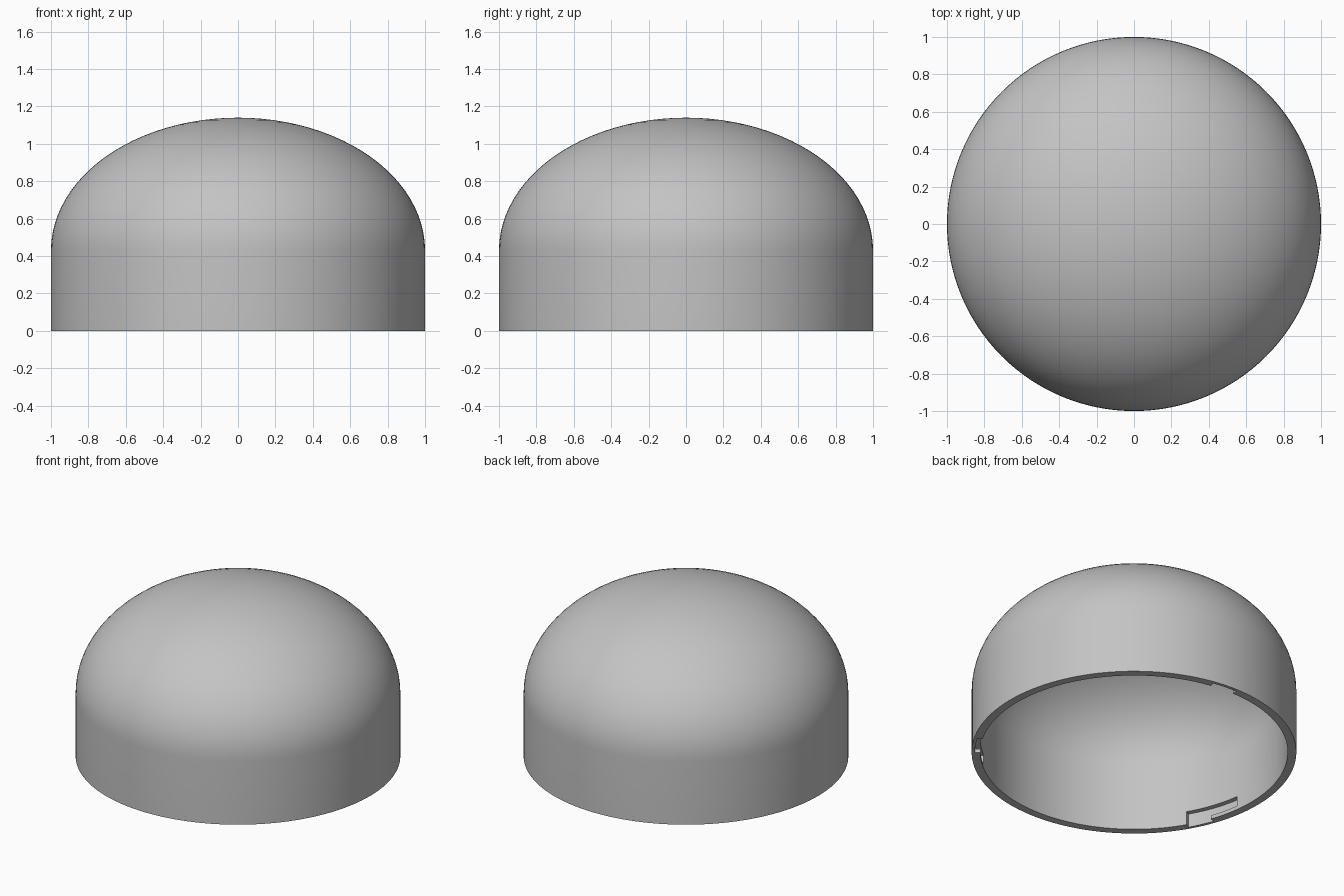
import bpy, bmesh
from math import sin, cos, pi, radians

cube = bpy.data.objects.get("Cube")
if cube:
    bpy.data.objects.remove(cube)

WALL = 0.053      # shell thickness
SHOULDER = 0.43   # height where the dome starts
RISE = 0.71       # height of the dome above the shoulder
SEGMENTS = 128
RINGS = 24

grey = bpy.data.materials.new("plain grey")
grey.use_nodes = True
grey.diffuse_color = (0.55, 0.55, 0.55, 1)
grey.node_tree.nodes["Principled BSDF"].inputs["Base Color"].default_value = grey.diffuse_color


def make_object(name, bm):
    bmesh.ops.recalc_face_normals(bm, faces=bm.faces[:])
    mesh = bpy.data.meshes.new(name)
    bm.to_mesh(mesh)
    bm.free()
    mesh.materials.append(grey)
    obj = bpy.data.objects.new(name, mesh)
    bpy.context.collection.objects.link(obj)
    return obj


def dome_profile(inset):
    """Points from the bottom rim up the wall and over to the pole."""
    arc = [i / RINGS * pi / 2 for i in range(RINGS + 1)]
    return [(1 - inset, 0)] + [
        ((1 - inset) * cos(a), SHOULDER + (RISE - inset) * sin(a)) for a in arc]


def lathe(name, profile):
    bm = bmesh.new()
    verts = [bm.verts.new((r, 0, z)) for r, z in profile]
    edges = [bm.edges.new(pair) for pair in zip(verts, verts[1:])]
    bmesh.ops.spin(bm, geom=verts + edges, cent=(0, 0, 0), axis=(0, 0, 1),
                   angle=2 * pi, steps=SEGMENTS)
    bmesh.ops.remove_doubles(bm, verts=bm.verts[:], dist=0.0005)
    return make_object(name, bm)


def sector(name, start, end, bottom, top, inner=0.9, outer=0.98, steps=8):
    """Curved block spanning two angles, used as a cutter."""
    bm = bmesh.new()
    a, b = radians(start), radians(end)
    angles = [a + (b - a) * i / steps for i in range(steps + 1)]
    outline = [(outer, t) for t in angles] + [(inner, t) for t in reversed(angles)]
    face = bm.faces.new([bm.verts.new((r * cos(t), r * sin(t), bottom)) for r, t in outline])
    grown = bmesh.ops.extrude_face_region(bm, geom=[face])["geom"]
    bmesh.ops.translate(bm, vec=(0, 0, top - bottom),
                        verts=[v for v in grown if isinstance(v, bmesh.types.BMVert)])
    obj = make_object(name, bm)
    obj.hide_render = True
    return obj


# Hollow dome: outer skin, inner skin and flat bottom rim in one closed profile
outer_skin = dome_profile(0)
inner_skin = dome_profile(WALL)
dome = lathe("dome_cover", outer_skin[::-1] + inner_skin)

# Three twist-lock slots inside the rim: an open entry and a sideways channel
cutters = []
for turn in (0, 120, 240):
    cutters.append(sector("slot_entry", turn + 320, turn + 330, -0.05, 0.092))
    cutters.append(sector("slot_channel", turn + 308, turn + 321, 0.025, 0.092))

bpy.context.view_layer.objects.active = dome
dome.select_set(True)
for cutter in cutters:
    cut = dome.modifiers.new("cut", 'BOOLEAN')
    cut.operation = 'DIFFERENCE'
    cut.solver = 'EXACT'
    cut.object = cutter
    bpy.ops.object.modifier_apply(modifier=cut.name)
    bpy.data.objects.remove(cutter)

bpy.ops.object.select_all(action='DESELECT')
dome.select_set(True)
bpy.ops.object.shade_smooth_by_angle(angle=radians(30))
